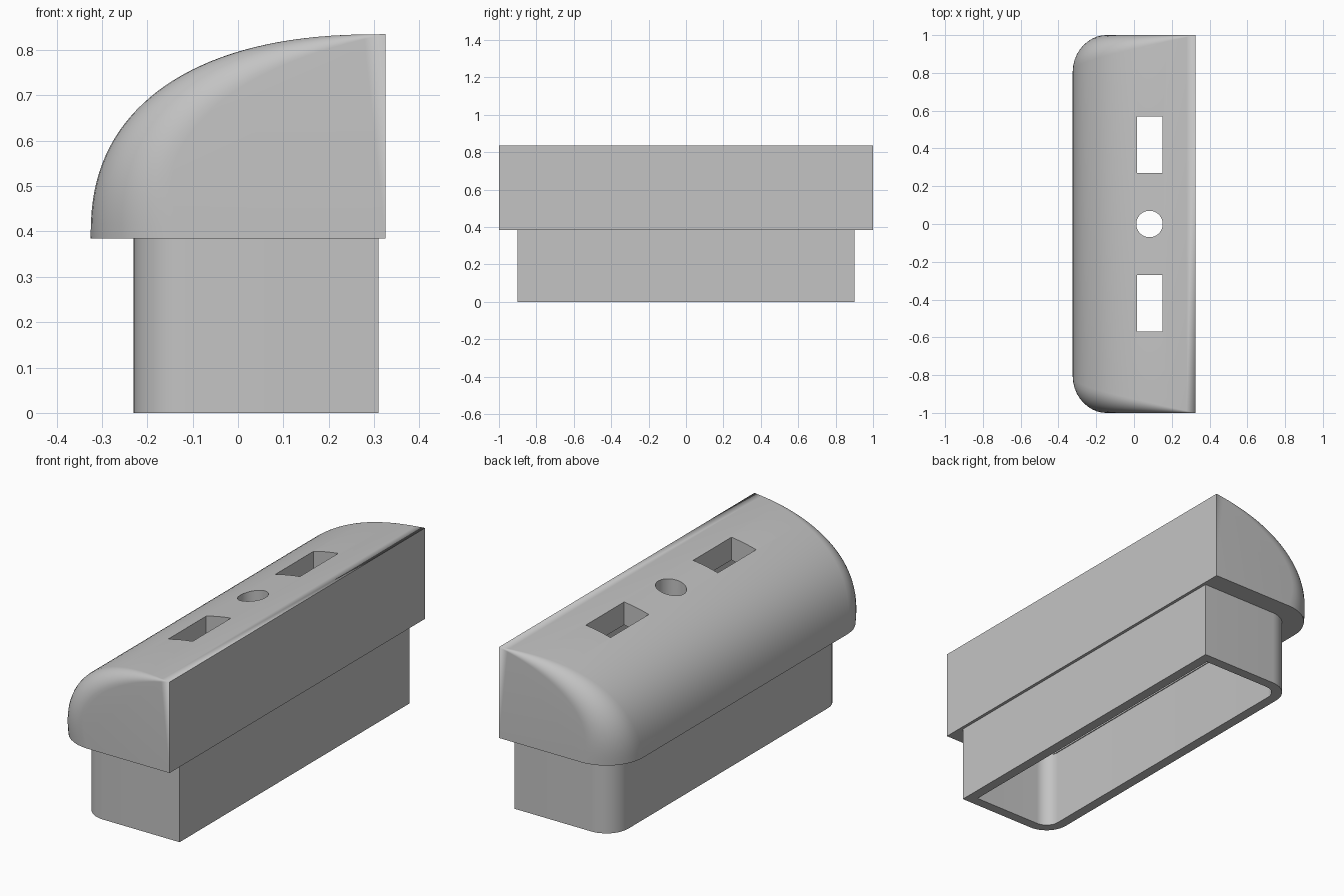
import bpy, bmesh, math
from mathutils import Vector

cube = bpy.data.objects.get("Cube")
if cube:
    bpy.data.objects.remove(cube, do_unlink=True)

grey = bpy.data.materials.new("plain_grey")
grey.use_nodes = True
colour = (0.55, 0.55, 0.55, 1)
grey.diffuse_color = colour
grey.node_tree.nodes["Principled BSDF"].inputs["Base Color"].default_value = colour


def finish(name, bm):
    bmesh.ops.remove_doubles(bm, verts=bm.verts, dist=1e-5)
    bmesh.ops.recalc_face_normals(bm, faces=bm.faces)
    mesh = bpy.data.meshes.new(name)
    bm.to_mesh(mesh)
    bm.free()
    mesh.materials.append(grey)
    obj = bpy.data.objects.new(name, mesh)
    bpy.context.collection.objects.link(obj)
    return obj


def dome(name, x0, x1, half_y, z0, z1, radius, rows=36, steps=10, power=2.38):
    """Quarter-round hood whose end fillets taper to nothing at the top edge."""
    a, b = x1 - x0, z1 - z0
    prof = []
    for i in range(rows + 1):
        t = math.pi / 2 * i / rows
        u = max(math.cos(t), 0) ** (2 / power) if i < rows else 0
        v = math.sin(t) ** (2 / power)
        inward = Vector((u ** (power - 1) / a, 0, -v ** (power - 1) / b)).normalized()
        prof.append((Vector((x1 - a * u, 0, z0 + b * v)), inward))
    lengths = [0]
    for p, q in zip(prof, prof[1:]):
        lengths.append(lengths[-1] + (q[0] - p[0]).length)

    bm = bmesh.new()
    grid = []
    for (p, inward), run in zip(prof, lengths):
        r = radius * (1 - run / lengths[-1])
        half = []
        for k in range(steps + 1):
            f = math.pi / 2 * k / steps
            q = p + inward * r * (1 - math.cos(f))
            q.y = half_y - r + r * math.sin(f)
            half.append(q)
        row = [Vector((q.x, -q.y, q.z)) for q in reversed(half)] + half
        if r < 1e-6:
            ends = [bm.verts.new(row[0]), bm.verts.new(row[-1])]
            grid.append([ends[0]] * (steps + 1) + [ends[1]] * (steps + 1))
        else:
            grid.append([bm.verts.new(q) for q in row])
    for low, high in zip(grid, grid[1:]):
        for k in range(len(low) - 1):
            loop = list(dict.fromkeys((low[k], low[k + 1], high[k + 1], high[k])))
            bm.faces.new(loop)
    # Flat ends, underside and back
    corners = [bm.verts.new((x1, s * half_y, z0)) for s in (-1, 1)]
    bm.faces.new([row[0] for row in grid] + [corners[0]])
    bm.faces.new([row[-1] for row in grid] + [corners[1]])
    bm.faces.new(grid[0] + [corners[1], corners[0]])
    bm.faces.new([grid[-1][0], grid[-1][-1], corners[1], corners[0]])
    return finish(name, bm)


def prism(name, x0, x1, half_y, z0, z1, radius=0, steps=12):
    """Upright block with its two -x corners rounded."""
    half = [Vector((x0, half_y, z0))]
    if radius:
        half = []
        for k in range(steps + 1):
            f = math.pi / 2 * k / steps
            half.append(Vector((x0 + radius * (1 - math.cos(f)),
                                half_y - radius * (1 - math.sin(f)), z0)))
    half.append(Vector((x1, half_y, z0)))
    outline = half + [Vector((p.x, -p.y, z0)) for p in reversed(half)]
    bm = bmesh.new()
    face = bm.faces.new([bm.verts.new(p) for p in outline])
    out = bmesh.ops.extrude_face_region(bm, geom=[face])
    moved = [v for v in out["geom"] if isinstance(v, bmesh.types.BMVert)]
    bmesh.ops.translate(bm, verts=moved, vec=(0, 0, z1 - z0))
    return finish(name, bm)


def cut(obj, cutter):
    mod = obj.modifiers.new("cut", "BOOLEAN")
    mod.operation, mod.solver, mod.object = "DIFFERENCE", "EXACT", cutter
    bpy.context.view_layer.objects.active = obj
    bpy.ops.object.modifier_apply(modifier=mod.name)
    bpy.data.objects.remove(cutter, do_unlink=True)


# Outer parts
cap = dome("domed_cap", -0.325, 0.325, 1.0, 0.385, 0.835, 0.2)
sleeve = prism("lower_sleeve", -0.23, 0.31, 0.9, 0, 0.385, 0.12)

# Hollow inside, open at the bottom
cut(sleeve, prism("sleeve_cutter", -0.18, 0.26, 0.85, -0.1, 0.5, 0.07))
cut(cap, dome("cap_cutter", -0.18, 0.26, 0.85, 0.3, 0.72, 0.07))

# Two slots and a round hole through the top
for side in (-1, 1):
    slot = prism("slot_cutter", 0.015, 0.15, 0.15, 0.6, 1)
    slot.data.transform(slot.matrix_world.Translation((0, side * 0.42, 0)))
    cut(cap, slot)
bm = bmesh.new()
bmesh.ops.create_cone(bm, cap_ends=True, segments=48, radius1=0.07, radius2=0.07, depth=0.4)
bmesh.ops.translate(bm, verts=bm.verts, vec=(0.082, 0, 0.8))
cut(cap, finish("hole_cutter", bm))

for obj in (cap, sleeve):
    bpy.ops.object.select_all(action="DESELECT")
    obj.select_set(True)
    bpy.context.view_layer.objects.active = obj
    bpy.ops.object.shade_smooth_by_angle(angle=math.radians(30))
